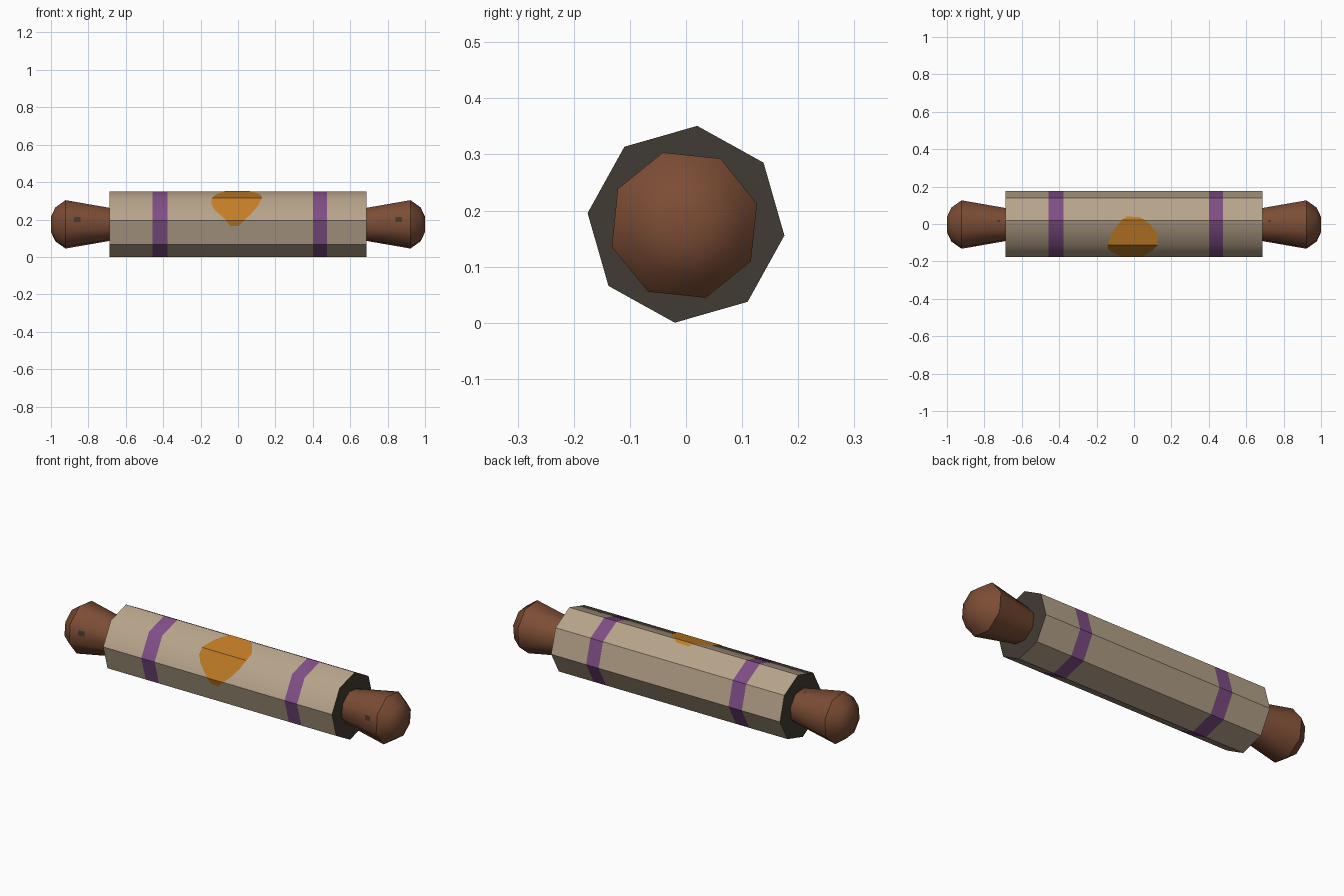
import bpy, bmesh, math
from mathutils import Vector

if "Cube" in bpy.data.objects:
    bpy.data.objects.remove(bpy.data.objects["Cube"])

def material(name, srgb):
    lin = [((c / 255 + 0.055) / 1.055) ** 2.4 for c in srgb]
    m = bpy.data.materials.new(name)
    m.diffuse_color = (*lin, 1)
    m.use_nodes = True
    m.node_tree.nodes["Principled BSDF"].inputs["Base Color"].default_value = m.diffuse_color
    return m

cream = material("pale wood", (182, 163, 138))
purple = material("purple paint", (127, 78, 134))
orange = material("orange stain", (194, 125, 38))
brown = material("brown wood", (124, 77, 53))
dark = material("dark end wood", (66, 59, 51))

def finish(name, bm, mats):
    me = bpy.data.meshes.new(name)
    bm.to_mesh(me)
    bm.free()
    for m in mats:
        me.materials.append(m)
    ob = bpy.data.objects.new(name, me)
    bpy.context.collection.objects.link(ob)
    return ob

def radial(angle):
    return Vector((0, math.cos(math.radians(angle)), math.sin(math.radians(angle))))

def eight_sided(rings, angle, centre):
    """Closed octagonal solid along x from (x, radius) rings."""
    bm = bmesh.new()
    loops = [[bm.verts.new(Vector((x, 0, 0)) + centre + radial(angle + 45 * k) * r)
              for k in range(8)] for x, r in rings]
    for a, b in zip(loops, loops[1:]):
        for k in range(8):
            bm.faces.new((a[k], a[k - 1], b[k - 1], b[k]))
    bm.faces.new(loops[0])
    bm.faces.new(loops[-1])
    bmesh.ops.recalc_face_normals(bm, faces=bm.faces)
    for f in bm.faces:
        f.smooth = True
    return bm, loops

# Barrel with two painted bands and dark ends
R, A0 = 0.1765, 83.5
C = Vector((0, 0, 0.1755))
xs = [-0.687, -0.458, -0.378, 0.402, 0.477, 0.687]
bm, loops = eight_sided([(x, R) for x in xs], A0, C)
soft = {l[1] for l in loops[1:-1]} | {loops[0][1], loops[-1][1]}
for e in bm.edges:
    lengthwise = abs(e.verts[0].co.x - e.verts[1].co.x) > 0.01
    end_rim = any(abs(f.normal.x) > 0.9 for f in e.link_faces)
    e.smooth = (lengthwise and e.verts[0] in soft) or not (lengthwise or end_rim)
for f in bm.faces:
    x = f.calc_center_median().x
    if abs(f.normal.x) > 0.9:
        f.material_index = 2
    elif xs[1] < x < xs[2] or xs[3] < x < xs[4]:
        f.material_index = 1
finish("barrel", bm, [cream, purple, dark])

# Stain: outline in (x, distance around the barrel), folded over the facets
SIDE = 2 * R * math.sin(math.radians(22.5))
outline = [(-.04, -.022), (.03, -.02), (.084, .02), (.122, .075), (.128, .135),
           (.104, .185), (.072, .23), (.034, .27), (.004, .302), (-.041, .302),
           (-.076, .255), (-.121, .212), (-.143, .172), (-.136, .12),
           (-.111, .055), (-.066, 0)]
bm = bmesh.new()
bm.faces.new([bm.verts.new((x, s, 0)) for x, s in outline])
for k in range(3):
    bmesh.ops.bisect_plane(bm, geom=bm.verts[:] + bm.edges[:] + bm.faces[:],
                           plane_co=(0, k * SIDE, 0), plane_no=(0, 1, 0))
for v in bm.verts:
    k = math.floor(v.co.y / SIDE + 1e-5)
    t = v.co.y / SIDE - k
    a, b = radial(A0 + 45 * k), radial(A0 + 45 * (k + 1))
    v.co = C + a.lerp(b, t) * (R + 0.002) + Vector((v.co.x, 0, 0))
bm.normal_update()
for f in bm.faces:
    if f.normal.dot(f.calc_center_median() - C) < 0:
        f.normal_flip()
finish("stain", bm, [orange])

# Handles: flared grip with a rounded knob end
HC = Vector((-0.0, -0.003, 0.174))
HA = 16.5
profile = [(0.68, 0.091), (0.922, 0.135), (0.977, 0.094), (1.0, 0.042)]

def handle_radius(x):
    (x0, r0), (x1, r1) = profile[:2]
    return r0 + (r1 - r0) * (x - x0) / (x1 - x0)

def spot(name, x, angle, t, hx, ht):
    """Small dark plate lying on a grip facet."""
    n, tan = radial(angle), radial(angle + 90)
    bm = bmesh.new()
    vs = []
    for dx, dt in ((-hx, -ht), (hx, -ht), (hx, ht), (-hx, ht)):
        out = handle_radius(abs(x + dx)) * math.cos(math.radians(22.5)) + 0.002
        vs.append(bm.verts.new(HC + Vector((x + dx, 0, 0)) + n * out + tan * (t + dt)))
    f = bm.faces.new(vs)
    f.normal_update()
    if f.normal.dot(n) < 0:
        f.normal_flip()
    finish(name, bm, [dark])

for side, label in ((-1, "left"), (1, "right")):
    bm, loops = eight_sided([(side * x, r) for x, r in profile], HA, HC)
    shoulder, inner = set(loops[1]), set(loops[0])
    for e in bm.edges:
        ends = set(e.verts)
        e.smooth = not (ends <= shoulder or ends <= inner)
    finish(label + "_handle", bm, [brown])
    spot(label + "_front_mark", side * 0.859, HA + 157.5, -0.014, 0.017, 0.013)
    spot(label + "_top_mark", side * 0.725, HA + 67.5, -0.009, 0.008, 0.006)
